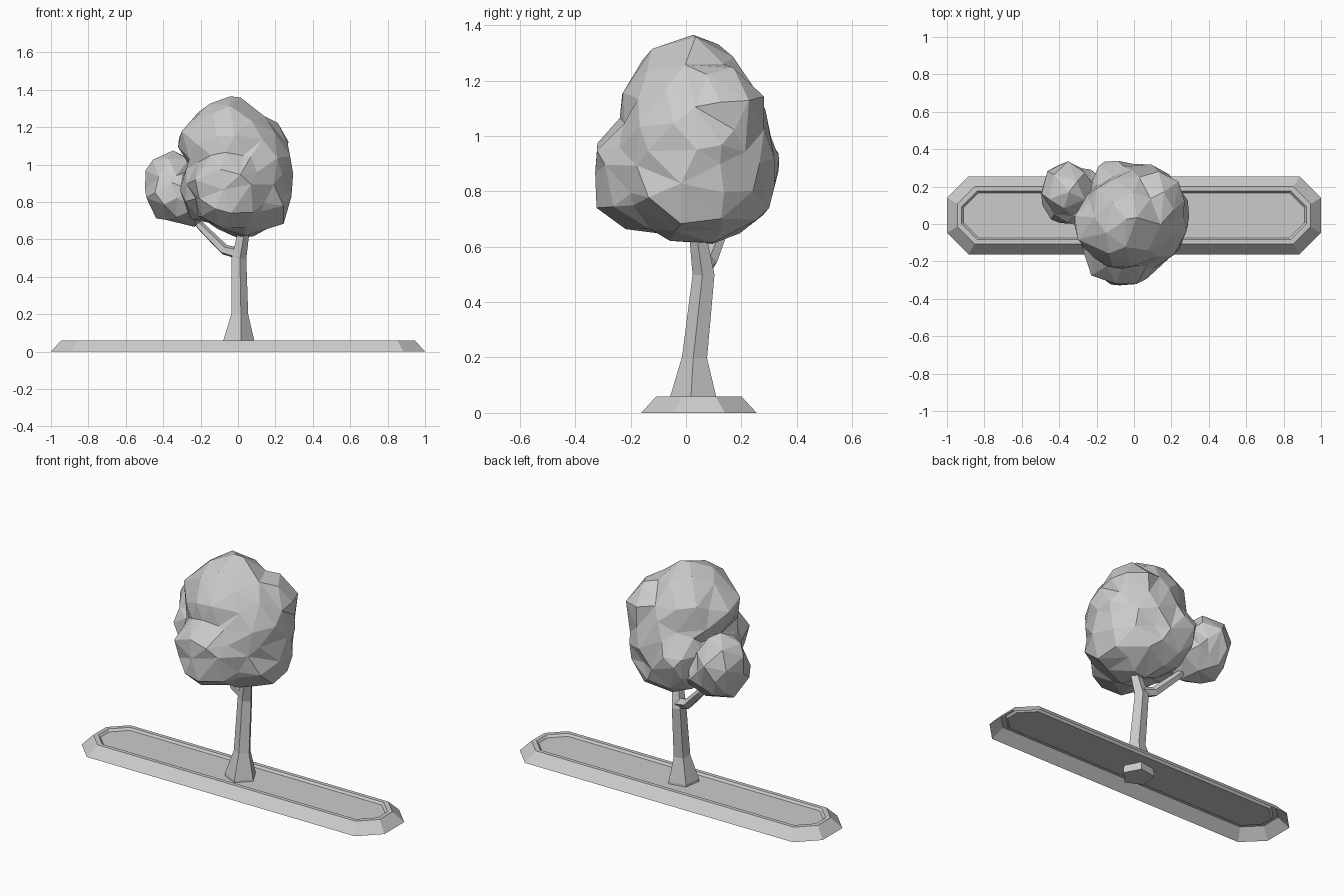
import bpy, bmesh, math
from mathutils import Vector, noise

if "Cube" in bpy.data.objects:
    bpy.data.objects.remove(bpy.data.objects["Cube"])


def finish(name, bm, recalc=True):
    if recalc:
        bmesh.ops.recalc_face_normals(bm, faces=bm.faces)
    mesh = bpy.data.meshes.new(name)
    bm.to_mesh(mesh)
    bm.free()
    obj = bpy.data.objects.new(name, mesh)
    bpy.context.collection.objects.link(obj)
    return obj


def bridge(bm, rings):
    for a, b in zip(rings, rings[1:]):
        n = len(a)
        for i in range(n):
            j = (i + 1) % n
            bm.faces.new((a[i], a[j], b[j], b[i]))


def octagon(bm, inset, z):
    hx, hy, c = 1 - inset, 0.2085 - inset, 0.115 - 0.4 * inset
    pts = [(hx, -hy + c), (hx, hy - c), (hx - c, hy), (c - hx, hy),
           (-hx, hy - c), (-hx, c - hy), (c - hx, -hy), (hx - c, -hy)]
    return [bm.verts.new((x, y + 0.0465, z)) for x, y in pts]


def tube(name, path, sides, phase=0.0):
    # path: (x, y, z, radius) stations
    bm = bmesh.new()
    pts = [Vector(p[:3]) for p in path]
    rings = []
    for i, p in enumerate(pts):
        if i == 0:
            t = pts[1] - p
        elif i == len(pts) - 1:
            t = p - pts[i - 1]
        else:
            t = (pts[i + 1] - p).normalized() + (p - pts[i - 1]).normalized()
        q = Vector((0, 0, 1)).rotation_difference(t)
        ring = []
        for k in range(sides):
            a = phase + math.tau * k / sides
            ring.append(bm.verts.new(p + q @ Vector((math.cos(a), math.sin(a), 0)) * path[i][3]))
        rings.append(ring)
    bridge(bm, rings)
    bm.faces.new(rings[0])
    bm.faces.new(rings[-1])
    return finish(name, bm)


def foliage(name, centre, lobes, faces, bump):
    # skin over the outside of several ellipsoid lobes, then cut down to large facets
    bm = bmesh.new()
    bmesh.ops.create_icosphere(bm, subdivisions=4, radius=1)
    c = Vector(centre)
    for v in bm.verts:
        d = v.co.normalized()
        reach = 0.05
        for o, r in lobes:
            e = Vector([d[i] / r[i] for i in range(3)])
            f = Vector([(c[i] - o[i]) / r[i] for i in range(3)])
            A, B, C = e.dot(e), e.dot(f), f.dot(f) - 1
            disc = B * B - A * C
            if disc > 0:
                reach = max(reach, (-B + math.sqrt(disc)) / A)
        v.co = c + d * (reach + 0.004 + bump * noise.noise(d * 3.5 + c))
    total = len(bm.faces)
    obj = finish(name, bm)
    dec = obj.modifiers.new("large_facets", 'DECIMATE')
    dec.ratio = faces / total
    return obj


# Planter kerb: sloped sides, flat rim and small inner step, open underneath
bm = bmesh.new()
rings = [octagon(bm, i, z) for i, z in
         ((0, 0), (0.055, 0.06), (0.078, 0.06), (0.088, 0.047))]
bridge(bm, rings)
# Soil bed
bm.faces.new(rings[-1])
finish("planter", bm, recalc=False)

# Trunk and side branch
tube("trunk", [(0, 0.03, 0.0, 0.092), (0, 0.03, 0.06, 0.088), (0.007, 0.033, 0.2, 0.048),
               (0.003, 0.065, 0.5, 0.042), (0.025, 0.047, 0.62, 0.034),
               (0.035, 0.03, 0.75, 0.025)], 5, math.radians(-80))
tube("side_branch", [(0.0, 0.065, 0.525, 0.032), (-0.075, 0.085, 0.545, 0.029),
                     (-0.19, 0.13, 0.66, 0.024), (-0.3, 0.16, 0.78, 0.015)], 5)

# Main crown
foliage("main_crown", (-0.01, 0.01, 0.95), [
    ((0.03, 0.035, 0.945), (0.255, 0.275, 0.33)),
    ((-0.06, 0.01, 1.08), (0.22, 0.245, 0.275)),
    ((0.11, 0.10, 1.07), (0.155, 0.18, 0.19)),
    ((-0.21, -0.01, 1.12), (0.1, 0.14, 0.13)),
    ((0.14, 0.03, 0.82), (0.135, 0.22, 0.17)),
    ((-0.06, -0.17, 0.90), (0.19, 0.16, 0.16)),
    ((-0.05, -0.14, 0.80), (0.18, 0.19, 0.14)),
    ((-0.17, 0.0, 0.88), (0.13, 0.2, 0.19)),
    ((-0.07, 0.20, 0.88), (0.17, 0.13, 0.17)),
    ((0.0, 0.13, 0.78), (0.21, 0.17, 0.135)),
], 210, 0.022)

# Small crown on the side branch
foliage("side_crown", (-0.35, 0.16, 0.88), [
    ((-0.36, 0.18, 0.91), (0.13, 0.14, 0.155)),
    ((-0.35, 0.15, 0.84), (0.135, 0.15, 0.14)),
    ((-0.25, 0.13, 0.82), (0.12, 0.15, 0.145)),
], 70, 0.015)
